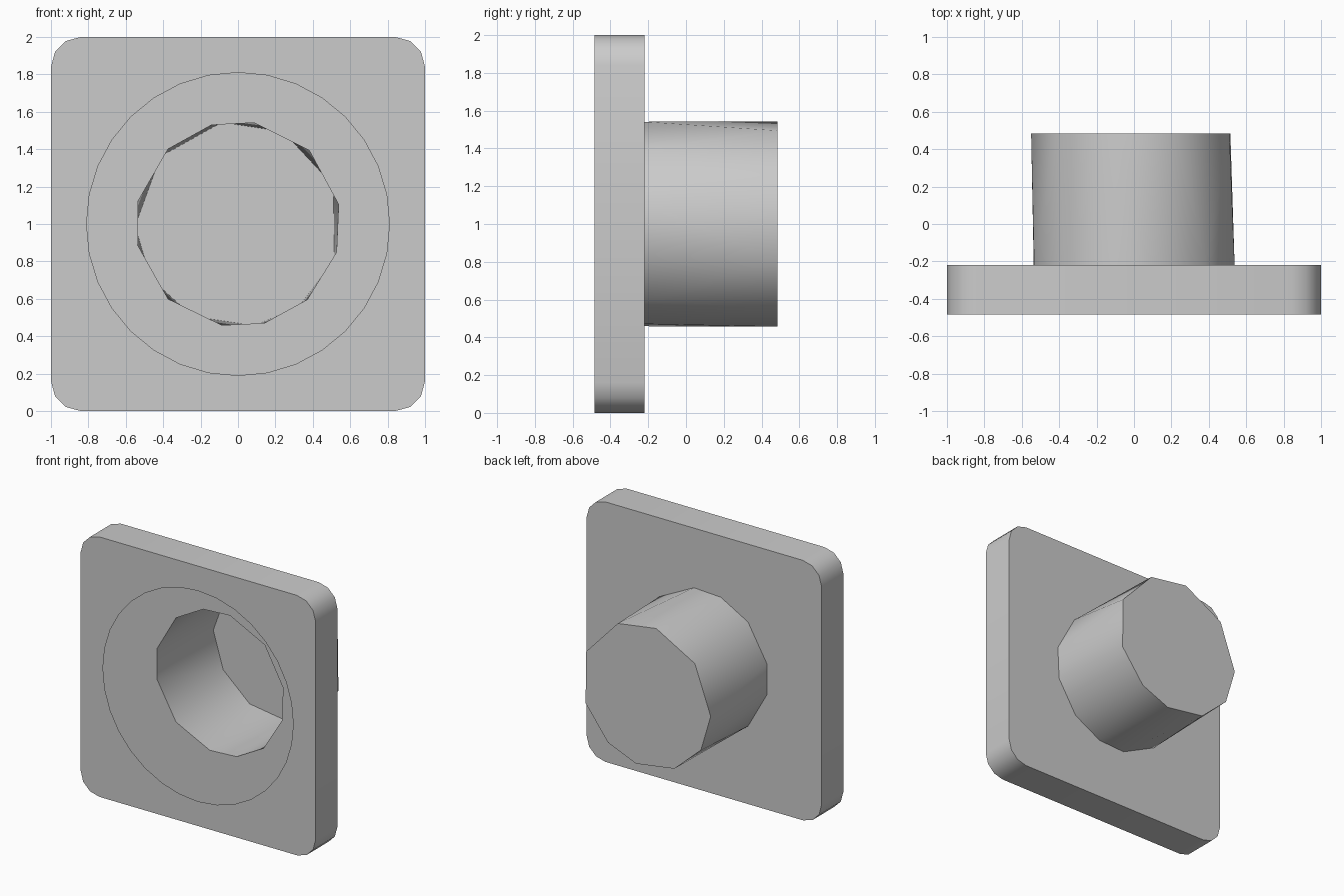
import bpy, bmesh
from math import sin, cos, radians, pi

if "Cube" in bpy.data.objects:
    bpy.data.objects.remove(bpy.data.objects["Cube"])

FRONT, BACK, END = -0.485, -0.22, 0.485   # plate front, plate back, cup end
CZ = 1.0                                  # height of the centre


def ring(bm, r, y, degrees):
    return [bm.verts.new((r * cos(radians(a)), y, CZ + r * sin(radians(a)))) for a in degrees]


def plate_outline(bm, y, r=0.16, seg=3):
    pts = []
    for k, (sx, sz) in enumerate(((1, 1), (-1, 1), (-1, -1), (1, -1))):
        for i in range(seg + 1):
            a = pi / 2 * (k + i / seg)
            pts.append(bm.verts.new((sx * (1 - r) + r * cos(a), y, CZ + sz * (1 - r) + r * sin(a))))
    return pts


def loop_edges(bm, vs):
    out = []
    for a, b in zip(vs, vs[1:] + vs[:1]):
        out.append(bm.edges.get((a, b)) or bm.edges.new((a, b)))
    return out


def finish(bm, name):
    me = bpy.data.meshes.new(name)
    bm.to_mesh(me)
    bm.free()
    ob = bpy.data.objects.new(name, me)
    bpy.context.collection.objects.link(ob)
    bpy.context.view_layer.objects.active = ob
    ob.select_set(True)
    bpy.ops.object.shade_smooth_by_angle(angle=radians(40))
    ob.select_set(False)
    return ob


# Uneven low-poly rings of the cup (angles in degrees)
rim_angles = [11, 46, 81, 105, 133, 167, 192, 227, 261, 285, 312.5, 344]
end_angles = [22, 64, 99, 139, 181, 212, 244, 279, 306, 339.5]

# Hollow rounded plate: wide round opening in front, cup opening behind
bm = bmesh.new()
front, back = plate_outline(bm, FRONT), plate_outline(bm, BACK)
n = len(front)
for i in range(n):
    j = (i + 1) % n
    bm.faces.new((front[i], back[i], back[j], front[j]))
opening = ring(bm, 0.81, FRONT, [i * 360 / 32 for i in range(32)])
rim = ring(bm, 0.548, BACK, rim_angles)
for outer, hole, ny in ((front, opening, -1), (back, rim, 1)):
    bmesh.ops.triangle_fill(bm, use_beauty=True, normal=(0, ny, 0),
                            edges=loop_edges(bm, outer) + loop_edges(bm, hole))
bmesh.ops.recalc_face_normals(bm, faces=bm.faces)
bm.normal_update()
# Make the rounded sides face outward and the two flat sheets face away from each other
for f in bm.faces:
    c = f.calc_center_median()
    if abs(f.normal.y) > 0.9:
        wrong = f.normal.y * c.y < 0 if c.y < -0.4 else f.normal.y < 0
    else:
        wrong = f.normal.x * c.x + f.normal.z * (c.z - CZ) < 0
    if wrong:
        f.normal_flip()
finish(bm, "mounting_plate")

# Thin cup: triangles zipped between the two rings, closed at the end
bm = bmesh.new()
rim = ring(bm, 0.548, BACK, rim_angles)
end = ring(bm, 0.55, END, end_angles)
ra, ea = rim_angles + [rim_angles[0] + 360], end_angles + [end_angles[0] + 360]
i = j = 0
while i < len(rim) or j < len(end):
    a, b = rim[i % len(rim)], end[j % len(end)]
    if j == len(end) or (i < len(rim) and ra[i + 1] <= ea[j + 1]):
        i += 1
        bm.faces.new((a, rim[i % len(rim)], b))
    else:
        j += 1
        bm.faces.new((a, end[j % len(end)], b))
bm.faces.new(end)
bmesh.ops.recalc_face_normals(bm, faces=bm.faces)
bm.normal_update()
cap = next(f for f in bm.faces if len(f.verts) == len(end))
if cap.normal.y < 0:
    bmesh.ops.reverse_faces(bm, faces=bm.faces)
finish(bm, "cup")
